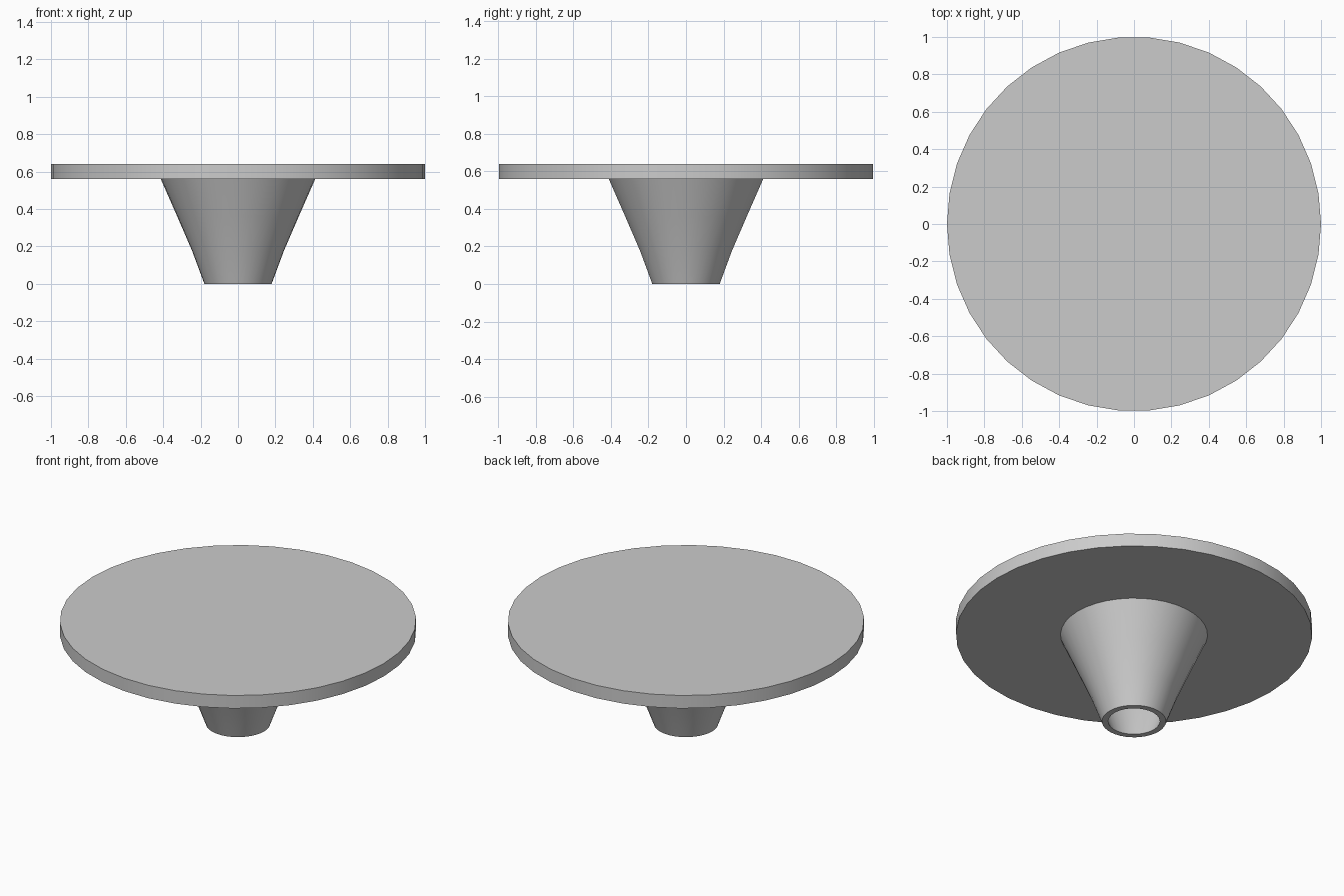
import bpy
import math

cube = bpy.data.objects.get("Cube")
if cube:
    bpy.data.objects.remove(cube, do_unlink=True)

SIDES = 38
WALL = 0.035
DISC_BOTTOM, DISC_TOP = 0.56, 0.64

grey = bpy.data.materials.new("light_grey")
grey.use_nodes = True
colour = (0.6, 0.6, 0.6, 1)
grey.diffuse_color = colour
grey.node_tree.nodes["Principled BSDF"].inputs["Base Color"].default_value = colour


def smooth(obj):
    bpy.ops.object.select_all(action="DESELECT")
    obj.select_set(True)
    bpy.context.view_layer.objects.active = obj
    bpy.ops.object.shade_smooth_by_angle(angle=math.radians(30))


def lathe(name, profile):
    """Spin a closed (radius, z) loop, listed counter-clockwise, about z."""
    n = len(profile)
    verts, faces = [], []
    for i in range(SIDES):
        a = math.tau * i / SIDES
        verts += [(r * math.cos(a), r * math.sin(a), z) for r, z in profile]
        j = (i + 1) % SIDES
        for k in range(n):
            m = (k + 1) % n
            faces.append((i * n + k, j * n + k, j * n + m, i * n + m))
    mesh = bpy.data.meshes.new(name)
    mesh.from_pydata(verts, [], faces)
    mesh.materials.append(grey)
    obj = bpy.data.objects.new(name, mesh)
    bpy.context.collection.objects.link(obj)
    smooth(obj)
    return obj


# Flat round top
bpy.ops.mesh.primitive_cylinder_add(
    vertices=SIDES, radius=1, depth=DISC_TOP - DISC_BOTTOM,
    location=(0, 0, (DISC_TOP + DISC_BOTTOM) / 2),
    rotation=(0, 0, math.pi / 2))
disc = bpy.context.object
disc.name = "round_top"
disc.data.materials.append(grey)
smooth(disc)

# Hollow flared stem, open at the bottom
outer = [(0.18, 0), (0.245, 0.175), (0.325, 0.36), (0.413, DISC_BOTTOM)]
inner = [(r - WALL, z) for r, z in reversed(outer)]
lathe("flared_stem", outer + inner)
